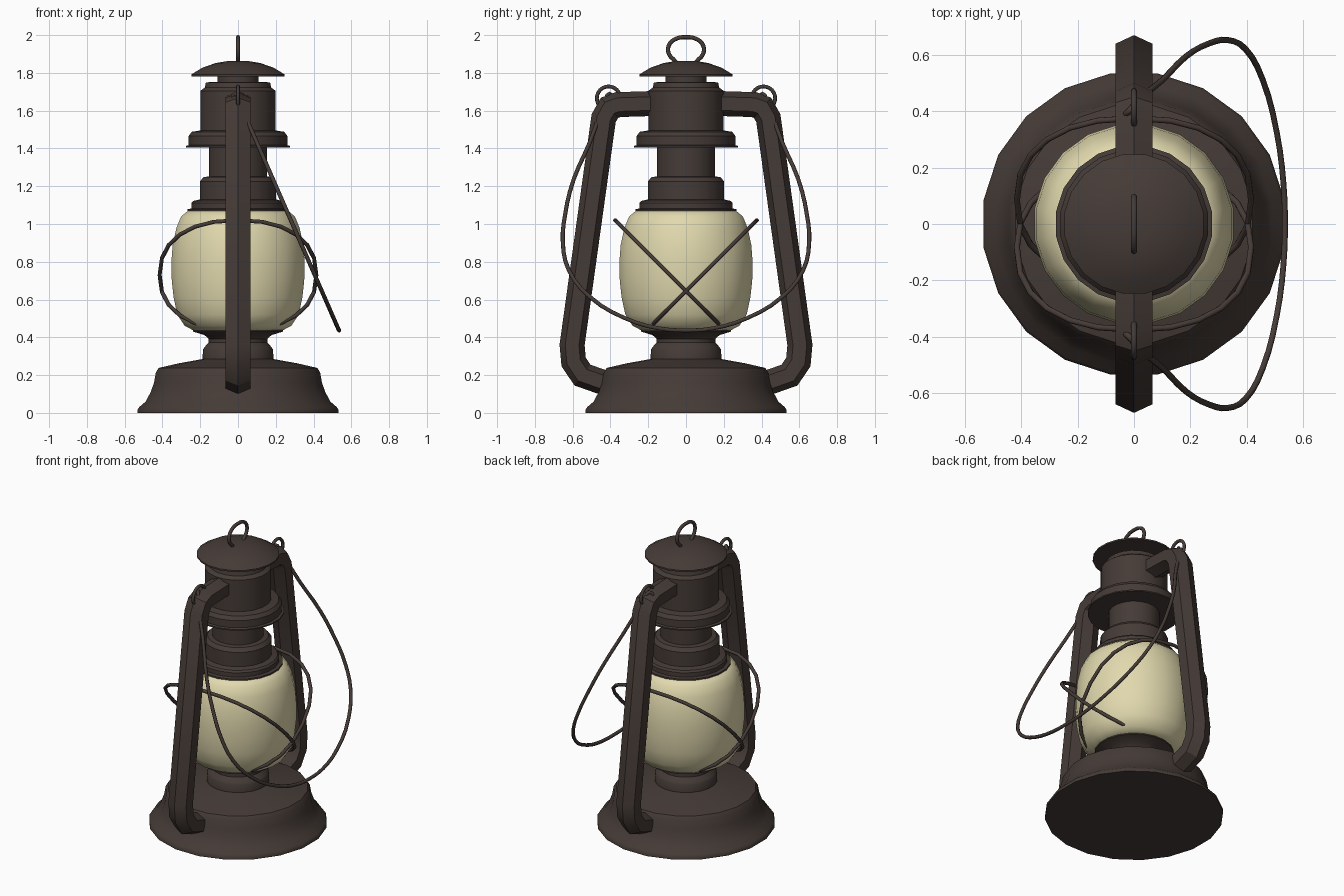
import bpy, bmesh
from math import sin, cos, pi, radians, copysign
from mathutils import Vector, Matrix

if "Cube" in bpy.data.objects:
    bpy.data.objects.remove(bpy.data.objects["Cube"])


def material(name, color):
    m = bpy.data.materials.new(name)
    m.diffuse_color = color
    m.use_nodes = True
    m.node_tree.nodes["Principled BSDF"].inputs["Base Color"].default_value = m.diffuse_color
    return m


METAL = material("dark_metal", (0.060, 0.044, 0.038, 1))
GLASS = material("cream_glass", (0.75, 0.69, 0.42, 1))


def smooth(ob, angle=35):
    bpy.ops.object.select_all(action='DESELECT')
    ob.select_set(True)
    bpy.context.view_layer.objects.active = ob
    bpy.ops.object.shade_smooth_by_angle(angle=radians(angle))


def finish(name, bm, mat, angle=35):
    bmesh.ops.remove_doubles(bm, verts=bm.verts, dist=1e-5)
    bmesh.ops.recalc_face_normals(bm, faces=bm.faces)
    me = bpy.data.meshes.new(name)
    bm.to_mesh(me)
    bm.free()
    ob = bpy.data.objects.new(name, me)
    bpy.context.collection.objects.link(ob)
    me.materials.append(mat)
    if angle:
        smooth(ob, angle)
    return ob


def lathe(name, profile, mat, angle=35, sides=20):
    """Turn (radius, z) points around z; both ends are closed on the axis."""
    pts = [(0, profile[0][1])] + profile + [(0, profile[-1][1])]
    bm = bmesh.new()
    rot = Matrix.Rotation(pi / sides, 3, 'Z')
    vs = [bm.verts.new(rot @ Vector((r, 0, z))) for r, z in pts]
    es = [bm.edges.new(p) for p in zip(vs, vs[1:])]
    bmesh.ops.spin(bm, geom=vs + es, cent=(0, 0, 0), axis=(0, 0, 1),
                   angle=2 * pi, steps=sides, use_merge=False)
    return finish(name, bm, mat, angle)


def wire(name, pts, radius=0.011, cyclic=False, res=3):
    """Round wire through the points."""
    cu = bpy.data.curves.new(name, 'CURVE')
    cu.dimensions = '3D'
    cu.bevel_depth, cu.bevel_resolution = radius, 2
    cu.resolution_u, cu.use_fill_caps = res, True
    sp = cu.splines.new('BEZIER')
    sp.bezier_points.add(len(pts) - 1)
    for bp, p in zip(sp.bezier_points, pts):
        bp.co = p
        bp.handle_left_type = bp.handle_right_type = 'AUTO'
    sp.use_cyclic_u = cyclic
    ob = bpy.data.objects.new(name, cu)
    bpy.context.collection.objects.link(ob)
    cu.materials.append(METAL)
    bpy.ops.object.select_all(action='DESELECT')
    ob.select_set(True)
    bpy.context.view_layer.objects.active = ob
    bpy.ops.object.convert(target='MESH')
    ob = bpy.context.view_layer.objects.active
    smooth(ob, 60)
    return ob


def side_frame(name, path, s):
    """Six-sided tube along a (y, z) path, mirrored by s."""
    section = [(0, .066), (.065, .036), (.065, -.036),
               (0, -.066), (-.065, -.036), (-.065, .036)]
    pts = [Vector(p) for p in path]
    bm, rings = bmesh.new(), []
    for i, p in enumerate(pts):
        a = (p - pts[i - 1]).normalized() if i else None
        b = (pts[i + 1] - p).normalized() if i < len(pts) - 1 else None
        t = ((a or b) + (b or a)).normalized()
        n = Vector((-t.y, t.x))
        n = n / n.dot(Vector((-(a or b).y, (a or b).x)))   # mitre
        rings.append([bm.verts.new((x, s * (p.x + n.x * o), p.y + n.y * o))
                      for x, o in section])
    for r, q in zip(rings, rings[1:]):
        for k in range(6):
            bm.faces.new((r[k], r[k - 1], q[k - 1], q[k]))
    bm.faces.new(rings[0])
    bm.faces.new(rings[-1])
    return finish(name, bm, METAL, 28)


# Fuel tank base and burner neck
lathe("base", [(.54, 0), (.54, .015), (.53, .03), (.495, .06), (.468, .11),
               (.45, .16), (.44, .215), (.425, .238), (.32, .262),
               (.19, .285), (.188, .335), (.18, .348), (.157, .372),
               (.157, .392), (.18, .412), (.24, .430), (.24, .44)], METAL)

# Glass globe
lathe("globe", [(.235, .435), (.285, .46), (.325, .52), (.345, .61),
                (.355, .70), (.357, .80), (.35, .89), (.33, .98),
                (.305, 1.04), (.262, 1.075)], GLASS, 50, 20)

# Globe collar and chimney
lathe("chimney", [(.272, 1.068), (.272, 1.078), (.25, 1.082), (.25, 1.11),
                  (.24, 1.122), (.205, 1.13), (.205, 1.225), (.185, 1.248),
                  (.155, 1.252), (.155, 1.41)], METAL)

# Vent hood
lathe("hood", [(.28, 1.405), (.28, 1.413), (.265, 1.417), (.265, 1.465),
               (.248, 1.488), (.202, 1.495), (.202, 1.705), (.178, 1.722),
               (.172, 1.75), (.11, 1.752), (.11, 1.79)], METAL)

# Domed top cap
lathe("cap", [(.25, 1.782), (.25, 1.792), (.19, 1.828), (.12, 1.852),
              (.06, 1.862)], METAL, 40)

# Lifting ring on the cap
wire("cap_ring", [(0, y, z) for y, z in
                  [(-.045, 1.84), (-.06, 1.865), (-.088, 1.895), (-.093, 1.94),
                   (-.06, 1.977), (0, 1.989), (.06, 1.977), (.093, 1.94),
                   (.088, 1.895), (.06, 1.865), (.045, 1.84)]])

# Side tubes and the bail eyelets on them
tube = [(.17, 1.638), (.36, 1.632), (.405, 1.615), (.436, 1.56), (.603, .36),
        (.595, .27), (.548, .20), (.42, .155)]
for side, s in (("front", -1), ("back", 1)):
    side_frame(side + "_frame", tube, s)
    wire(side + "_eyelet",
         [(0, s * (.41 + .062 * cos(a * pi / 6)), 1.666 + .062 * sin(a * pi / 6))
          for a in range(12)], .010, True, 2)

# Bail handle hanging to the right
half = [(.43, 1.645), (.51, 1.43), (.595, 1.235), (.64, 1.05), (.652, .90),
        (.62, .755), (.51, .615), (.32, .50), (.14, .447)]
arm = [(-.035, .385, 1.655), (-.012, .405, 1.69)]
arm += [((1.66 - z) * .437, y, z) for y, z in half]
bail = arm + [(.535, 0, .437)] + [(x, -y, z) for x, y, z in reversed(arm)]
wire("bail_handle", bail)


# Two crossed guard wires around the globe
def rounded(v):
    return copysign(abs(v) ** .87, v)


for side, s in (("front", -1), ("back", 1)):
    loop = []
    for i in range(24):
        a = 2 * pi * i / 24
        u = .29 * rounded(sin(a))
        loop.append((.415 * rounded(cos(a)), s * (.085 + u), .73 + u))
    wire(side + "_guard", loop, .011, True, 1)
